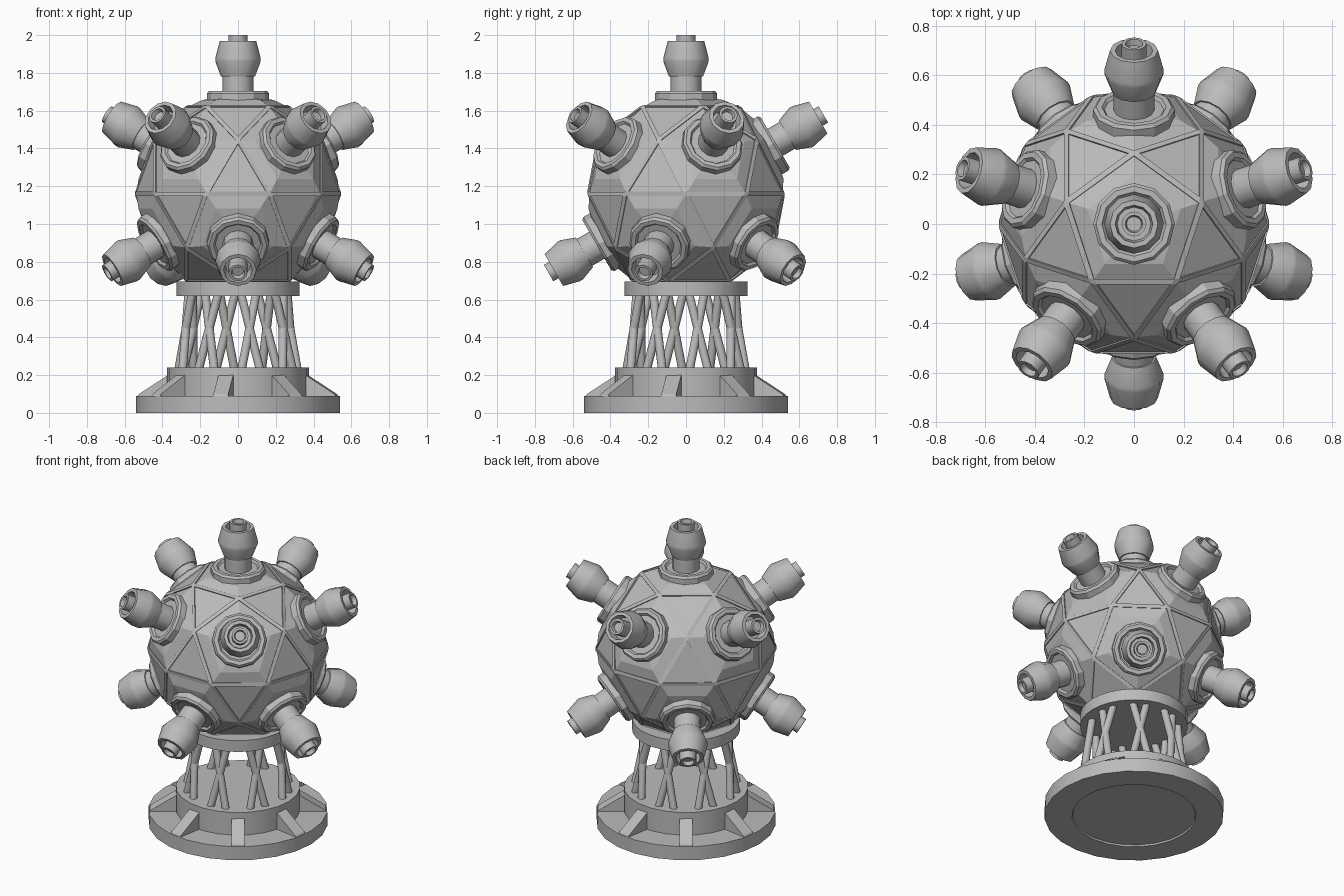
import bpy, bmesh, math
from mathutils import Vector, Matrix

cube = bpy.data.objects.get("Cube")
if cube:
    bpy.data.objects.remove(cube)

grey = bpy.data.materials.new("plain_grey")
grey.use_nodes = True
colour = (0.5, 0.5, 0.5, 1)
grey.diffuse_color = colour
grey.node_tree.nodes["Principled BSDF"].inputs["Base Color"].default_value = colour

CENTRE = Vector((0, 0, 1.16))
RADIUS = 0.552


def finish(name, bm, smooth=False):
    """Turn a bmesh into a grey object, keeping sharp edges if smoothed."""
    bmesh.ops.recalc_face_normals(bm, faces=bm.faces)
    mesh = bpy.data.meshes.new(name)
    bm.to_mesh(mesh)
    bm.free()
    mesh.materials.append(grey)
    obj = bpy.data.objects.new(name, mesh)
    bpy.context.collection.objects.link(obj)
    if smooth:
        bpy.ops.object.select_all(action='DESELECT')
        bpy.context.view_layer.objects.active = obj
        obj.select_set(True)
        bpy.ops.object.shade_smooth_by_angle(angle=math.radians(32))
    return obj


def polar(radius, angle, z):
    return Vector((radius * math.cos(angle), radius * math.sin(angle), z))


def lathe(name, profile, sides, smooth=False):
    """Revolve (radius, height) points about z, closing both ends."""
    bm = bmesh.new()
    rings = [[bm.verts.new(polar(r, math.tau * i / sides, z)) for i in range(sides)]
             for r, z in profile]
    for low, high in zip(rings, rings[1:]):
        for i in range(sides):
            j = (i + 1) % sides
            bm.faces.new((low[i], low[j], high[j], high[i]))
    bm.faces.new(rings[0][::-1])
    bm.faces.new(rings[-1])
    return finish(name, bm, smooth)


def ball_axes(tilt):
    """Two poles and two staggered rings of five, tilted from level."""
    result = [Vector((0, 0, 1)), Vector((0, 0, -1))]
    for k in range(5):
        ring = polar(math.cos(tilt), math.radians(90 + 72 * k), math.sin(tilt))
        result += [ring, -ring]
    return result


# Ball: pentagons and triangles, bevelled into raised edge strips
bm = bmesh.new()
corners = ball_axes(math.atan(0.5))
for i, a in enumerate(corners):
    for b in corners[:i]:
        if a.dot(b) > 0.4:
            bm.verts.new(CENTRE + (a + b).normalized() * RADIUS)
bmesh.ops.convex_hull(bm, input=bm.verts)
bmesh.ops.dissolve_limit(bm, angle_limit=math.radians(2), verts=bm.verts, edges=bm.edges)
bmesh.ops.recalc_face_normals(bm, faces=bm.faces)
bmesh.ops.bevel(bm, geom=bm.edges[:], offset=0.012, offset_type='OFFSET',
                segments=1, profile=0.5, affect='EDGES')

# Sunken panels, with the pentagons domed
panels = [f for f in bm.faces if f.calc_area() > 0.02]
bmesh.ops.inset_individual(bm, faces=panels, thickness=0.002, depth=-0.007)
pentagons = [f for f in panels if len(f.verts) == 5]
bmesh.ops.inset_individual(bm, faces=pentagons, thickness=0.075, depth=0.034)
bmesh.ops.poke(bm, faces=pentagons, offset=0.03)
finish("ball_shell", bm)

# Emitters: collar and nozzle on every axis except the lower pole
collar_profile = [(0.165, 0.46), (0.165, 0.532), (0.153, 0.545), (0.13, 0.545),
                  (0.12, 0.532), (0.06, 0.532)]
nozzle_profile = [(0.082, 0.5), (0.082, 0.62), (0.09, 0.62), (0.12, 0.7), (0.12, 0.718),
                  (0.097, 0.808), (0.076, 0.808), (0.068, 0.75), (0.05, 0.75),
                  (0.05, 0.84), (0.036, 0.84), (0.03, 0.815)]
emitter_axes = [a for a in ball_axes(math.radians(30)) if a.z > -0.9]
for k, axis in enumerate(emitter_axes):
    place = Matrix.Translation(CENTRE) @ axis.to_track_quat('Z', 'Y').to_matrix().to_4x4()
    lathe(f"collar_{k + 1}", collar_profile, 12).matrix_world = place
    lathe(f"nozzle_{k + 1}", nozzle_profile, 12, True).matrix_world = place

# Stand: support plate, stepped base with a shallow recess beneath
lathe("support_plate", [(0.325, 0.62), (0.325, 0.695)], 32, True)
lathe("base", [(0.37, 0.01), (0.375, 0), (0.54, 0), (0.54, 0.09),
               (0.375, 0.09), (0.375, 0.24)], 24, True)

# Lattice: eight crossed pairs of round struts
spread = math.radians(9)
for k in range(8):
    middle = math.radians(-32.5 + 45 * k)
    for side in (-1, 1):
        foot = polar(0.315, middle - side * spread, 0.23)
        head = polar(0.262, middle + side * spread, 0.63)
        span = head - foot
        bm = bmesh.new()
        bmesh.ops.create_cone(bm, cap_ends=True, segments=12, radius1=0.023,
                              radius2=0.023, depth=span.length)
        strut = finish(f"strut_{k + 1}_{'a' if side < 0 else 'b'}", bm, True)
        strut.matrix_world = (Matrix.Translation((foot + head) / 2)
                              @ span.to_track_quat('Z', 'Y').to_matrix().to_4x4())

# Gussets: eight sloping wedges bracing the drum
wedge = [(0.35, 0.085), (0.535, 0.085), (0.525, 0.1), (0.37, 0.2), (0.35, 0.2)]
for k in range(8):
    bm = bmesh.new()
    face = bm.faces.new([bm.verts.new((r, -0.04, z)) for r, z in wedge])
    grown = bmesh.ops.extrude_face_region(bm, geom=[face])["geom"]
    bmesh.ops.translate(bm, vec=(0, 0.08, 0),
                        verts=[g for g in grown if isinstance(g, bmesh.types.BMVert)])
    gusset = finish(f"gusset_{k + 1}", bm)
    gusset.rotation_euler.z = math.radians(-10 + 45 * k)
